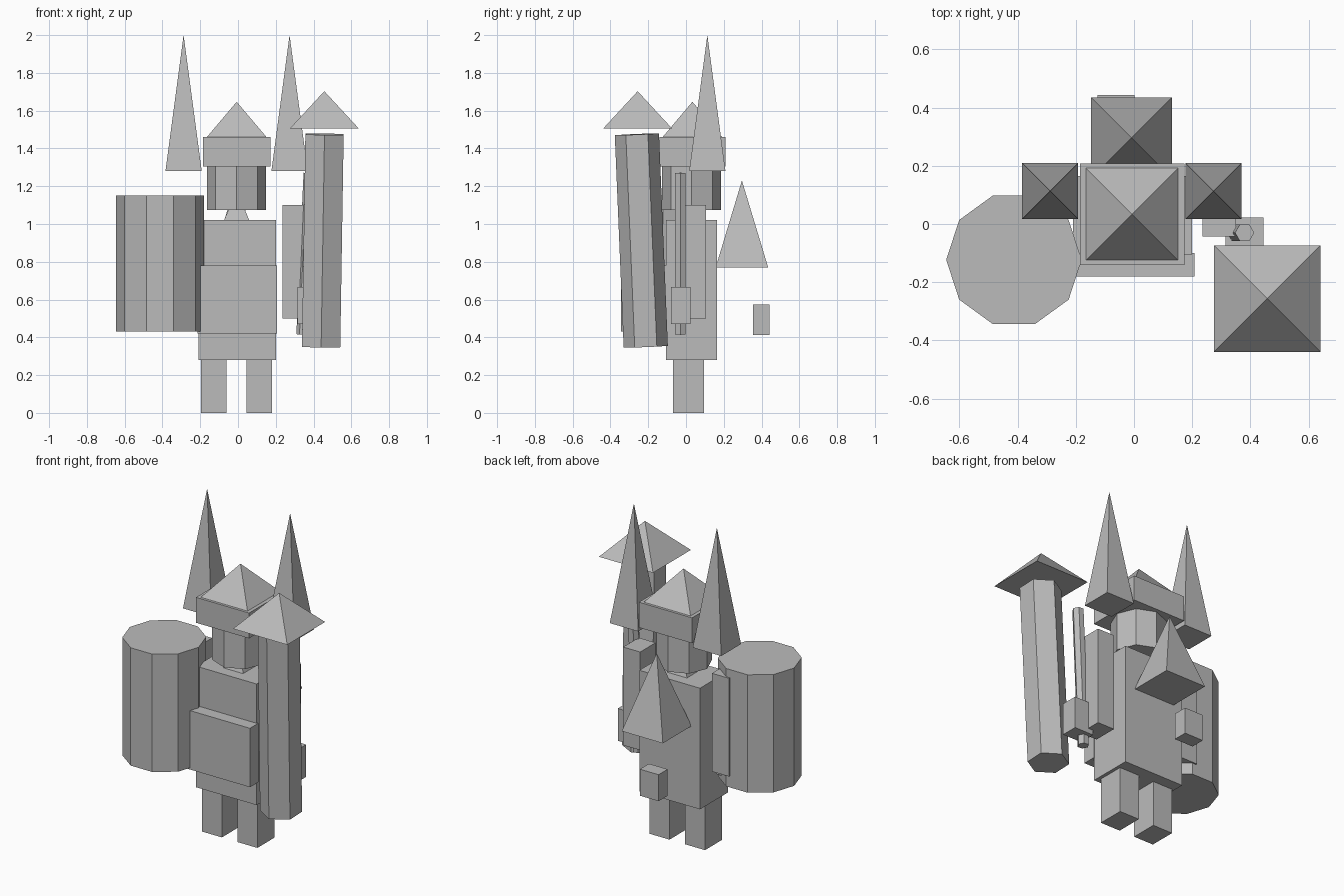
import bpy, math
from mathutils import Vector

if "Cube" in bpy.data.objects:
    bpy.data.objects.remove(bpy.data.objects["Cube"])

grey = bpy.data.materials.new("plain_grey")
grey.diffuse_color = (0.5, 0.5, 0.5, 1)
grey.use_nodes = True
grey.node_tree.nodes["Principled BSDF"].inputs["Base Color"].default_value = grey.diffuse_color


def finish(name):
    ob = bpy.context.object
    ob.name = name
    ob.data.materials.append(grey)
    return ob


def box(name, x, y, z):
    """Axis-aligned box from (min, max) ranges."""
    r = (x, y, z)
    bpy.ops.mesh.primitive_cube_add(size=1, location=[(a + b) / 2 for a, b in r])
    ob = finish(name)
    ob.scale = [b - a for a, b in r]
    return ob


def pyramid(name, cx, cy, half, z0, z1):
    """Square pyramid with sides along x and y."""
    bpy.ops.mesh.primitive_cone_add(vertices=4, radius1=half * math.sqrt(2), radius2=0,
                                    depth=z1 - z0, location=(cx, cy, (z0 + z1) / 2))
    ob = finish(name)
    ob.rotation_euler.z = math.pi / 4
    return ob


def prism(name, sides, radius, bottom, top, first_angle=0):
    """Regular prism between two points, first corner at first_angle from +x."""
    a, b = Vector(bottom), Vector(top)
    bpy.ops.mesh.primitive_cylinder_add(vertices=sides, radius=radius, depth=(b - a).length,
                                        location=(a + b) / 2)
    ob = finish(name)
    tilt = Vector((0, 0, 1)).rotation_difference(b - a).to_matrix()
    turn = Vector((0, 1, 0)).rotation_difference(
        Vector((math.cos(first_angle), math.sin(first_angle), 0))).to_matrix()
    ob.rotation_euler = (tilt @ turn).to_euler()
    return ob


# Legs and torso
box("left_leg", (-0.195, -0.06), (-0.07, 0.095), (0, 0.28))
box("right_leg", (0.045, 0.18), (-0.07, 0.095), (0, 0.28))
box("torso", (-0.21, 0.20), (-0.105, 0.165), (0.28, 1.02))
box("belly_plate", (-0.215, 0.207), (-0.18, -0.10), (0.42, 0.78))

# Arms and hands
box("right_arm", (0.235, 0.35), (-0.043, 0.107), (0.5, 1.1))
box("left_arm", (-0.365, -0.25), (-0.043, 0.107), (0.5, 1.1))
box("right_hand", (0.315, 0.445), (-0.08, 0.023), (0.47, 0.667))
box("left_hand", (-0.36, -0.24), (-0.07, 0.05), (0.46, 0.66))

# Neck, head and hat
pyramid("neck", -0.007, 0.03, 0.075, 1.0, 1.18)
prism("head", 8, 0.156, (-0.008, 0.03, 1.075), (-0.008, 0.03, 1.306))
box("hat_band", (-0.186, 0.173), (-0.14, 0.208), (1.305, 1.46))
pyramid("hat_top", -0.007, 0.034, 0.158, 1.46, 1.647)

# Tall horns on both sides
for name, x in (("left_horn", -0.288), ("right_horn", 0.273)):
    pyramid(name, x, 0.113, 0.096, 1.28, 2.0)

# Drum-shaped shield on the left
prism("shield", 10, 0.2325, (-0.4125, -0.123, 0.43), (-0.4125, -0.123, 1.15))

# Held rod, leaning column and its cap on the right
prism("rod", 6, 0.033, (0.342, -0.03, 0.415), (0.38, -0.03, 1.27))
prism("column", 6, 0.117, (0.44, -0.213, 0.35), (0.458, -0.26, 1.475), math.pi / 2)
pyramid("column_cap", 0.457, -0.256, 0.183, 1.505, 1.703)

# Back spike and floating block
pyramid("back_spike", -0.009, 0.296, 0.139, 0.77, 1.23)
box("back_block", (-0.125, 0.002), (0.355, 0.443), (0.413, 0.575))
